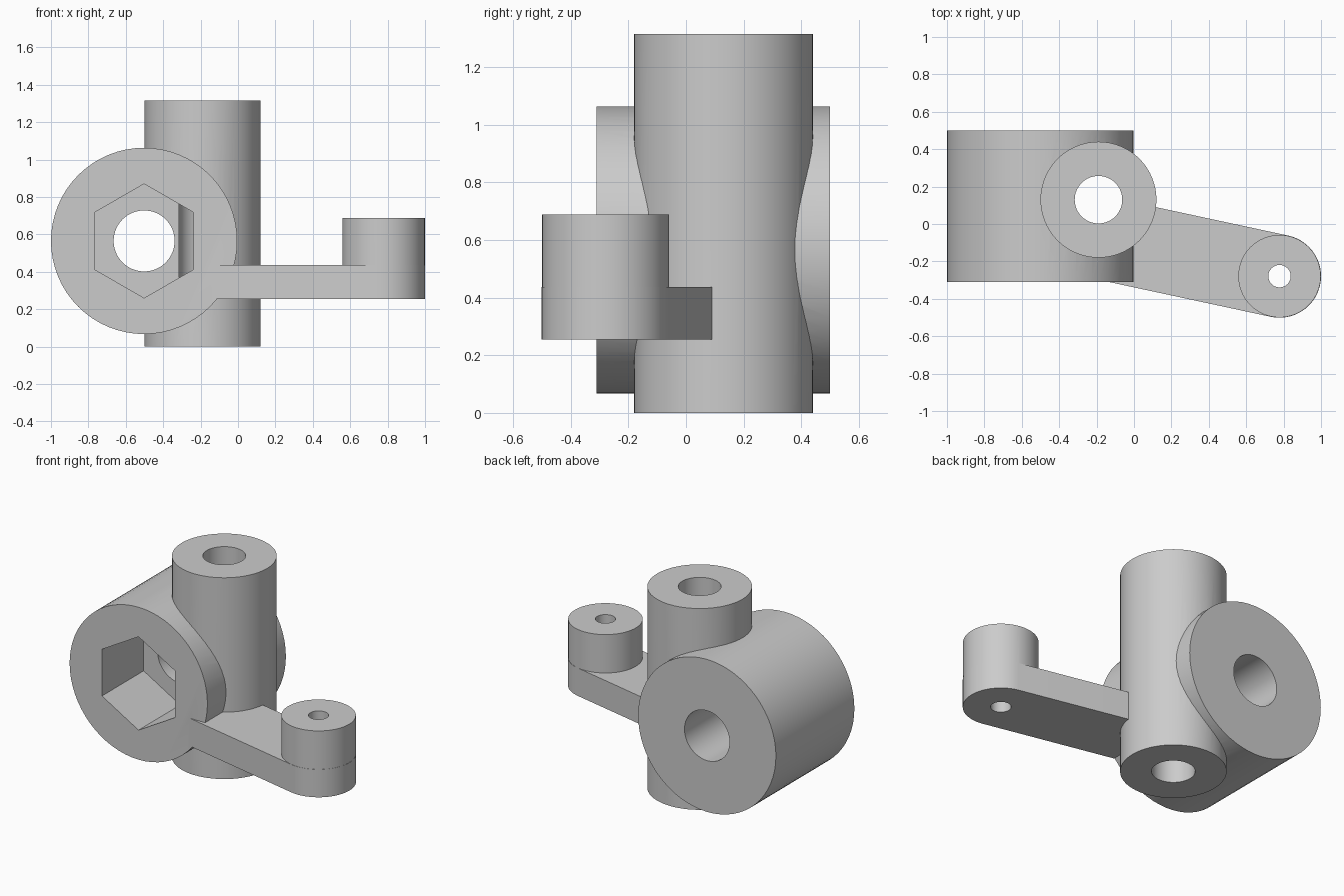
import bpy
import bmesh
from math import radians, pi, atan2
from mathutils import Matrix, Vector

cube = bpy.data.objects.get("Cube")
if cube:
    bpy.data.objects.remove(cube, do_unlink=True)

steel = bpy.data.materials.new("matte_grey_steel")
steel.use_nodes = True
GREY = (0.6, 0.6, 0.6, 1)
steel.diffuse_color = GREY
steel.node_tree.nodes["Principled BSDF"].inputs["Base Color"].default_value = GREY


def add_object(name, bm):
    bmesh.ops.recalc_face_normals(bm, faces=bm.faces[:])
    mesh = bpy.data.meshes.new(name)
    bm.to_mesh(mesh)
    bm.free()
    mesh.materials.append(steel)
    obj = bpy.data.objects.new(name, mesh)
    bpy.context.collection.objects.link(obj)
    return obj


def cylinder(name, start, end, radius, sides=64, spin=0.0):
    """Closed prism running between two points."""
    start, end = Vector(start), Vector(end)
    axis = end - start
    turn = axis.to_track_quat('Z', 'Y').to_matrix().to_4x4()
    matrix = Matrix.Translation((start + end) / 2) @ turn @ Matrix.Rotation(spin, 4, 'Z')
    bm = bmesh.new()
    bmesh.ops.create_cone(bm, cap_ends=True, segments=sides, radius1=radius,
                          radius2=radius, depth=axis.length, matrix=matrix)
    return add_object(name, bm)


def round_arm(name, root, tip, radius, bottom, top, steps=32):
    """Flat bar with a square root and a rounded tip."""
    root, tip = Vector(root), Vector(tip)
    along = (tip - root).normalized()
    side = Vector((-along.y, along.x))
    heading = atan2(along.y, along.x)
    outline = [root + side * radius, root - side * radius]
    for i in range(steps + 1):
        a = heading - pi / 2 + pi * i / steps
        outline.append(tip + Matrix.Rotation(a, 2) @ Vector((radius, 0)))
    bm = bmesh.new()
    face = bm.faces.new([bm.verts.new((p.x, p.y, bottom)) for p in outline])
    up = bmesh.ops.extrude_face_region(bm, geom=[face])["geom"]
    verts = [g for g in up if isinstance(g, bmesh.types.BMVert)]
    bmesh.ops.translate(bm, verts=verts, vec=(0, 0, top - bottom))
    return add_object(name, bm)


def combine(target, tool, operation):
    mod = target.modifiers.new(tool.name, 'BOOLEAN')
    mod.operation = operation
    mod.solver = 'EXACT'
    mod.object = tool
    tool.hide_render = True


# Main dimensions
HUB_X, HUB_Z = -0.502, 0.565
PIN_X, PIN_Y = -0.19, 0.13
TIP_X, TIP_Y = 0.778, -0.279
FRONT, BACK, HEIGHT = -0.31, 0.5, 1.315
ARM_LOW, ARM_TOP, BOSS_TOP = 0.255, 0.437, 0.688

# Solid parts
body = cylinder("steering_knuckle", (HUB_X, FRONT, HUB_Z), (HUB_X, BACK, HUB_Z), 0.498)
solids = [
    cylinder("kingpin_sleeve", (PIN_X, PIN_Y, 0), (PIN_X, PIN_Y, HEIGHT), 0.31),
    round_arm("steering_arm", (PIN_X, -0.071), (TIP_X, TIP_Y), 0.222, ARM_LOW, ARM_TOP),
    cylinder("arm_boss", (TIP_X, TIP_Y, 0.35), (TIP_X, TIP_Y, BOSS_TOP), 0.2205),
]

# Bores and hexagonal nut pocket
cutters = [
    cylinder("axle_bore", (HUB_X, -1, HUB_Z), (HUB_X, 1, HUB_Z), 0.163),
    cylinder("nut_pocket", (HUB_X, FRONT - 0.2, HUB_Z), (HUB_X, FRONT + 0.43, HUB_Z),
             0.305, sides=6),
    cylinder("kingpin_bore", (PIN_X, PIN_Y, -1), (PIN_X, PIN_Y, 2), 0.127),
    cylinder("arm_bore", (TIP_X, TIP_Y, 0), (TIP_X, TIP_Y, 1), 0.06, sides=32),
]

# Keep the hexagon's points at top and bottom
pocket = cutters[1]
if max(v.co.z for v in pocket.data.vertices) < HUB_Z + 0.3:
    pivot = Matrix.Translation((HUB_X, 0, HUB_Z))
    pocket.data.transform(pivot @ Matrix.Rotation(radians(30), 4, 'Y') @ pivot.inverted())

for part in solids:
    combine(body, part, 'UNION')
for cutter in cutters:
    combine(body, cutter, 'DIFFERENCE')

# Bake the result into one clean mesh and remove the helpers
graph = bpy.context.evaluated_depsgraph_get()
baked = bpy.data.meshes.new_from_object(body.evaluated_get(graph))
body.modifiers.clear()
body.data = baked
baked.materials.clear()
baked.materials.append(steel)
for poly in baked.polygons:
    poly.material_index = 0
for helper in solids + cutters:
    bpy.data.objects.remove(helper, do_unlink=True)

bpy.ops.object.select_all(action='DESELECT')
body.select_set(True)
bpy.context.view_layer.objects.active = body
bpy.ops.object.shade_smooth_by_angle(angle=radians(25))
